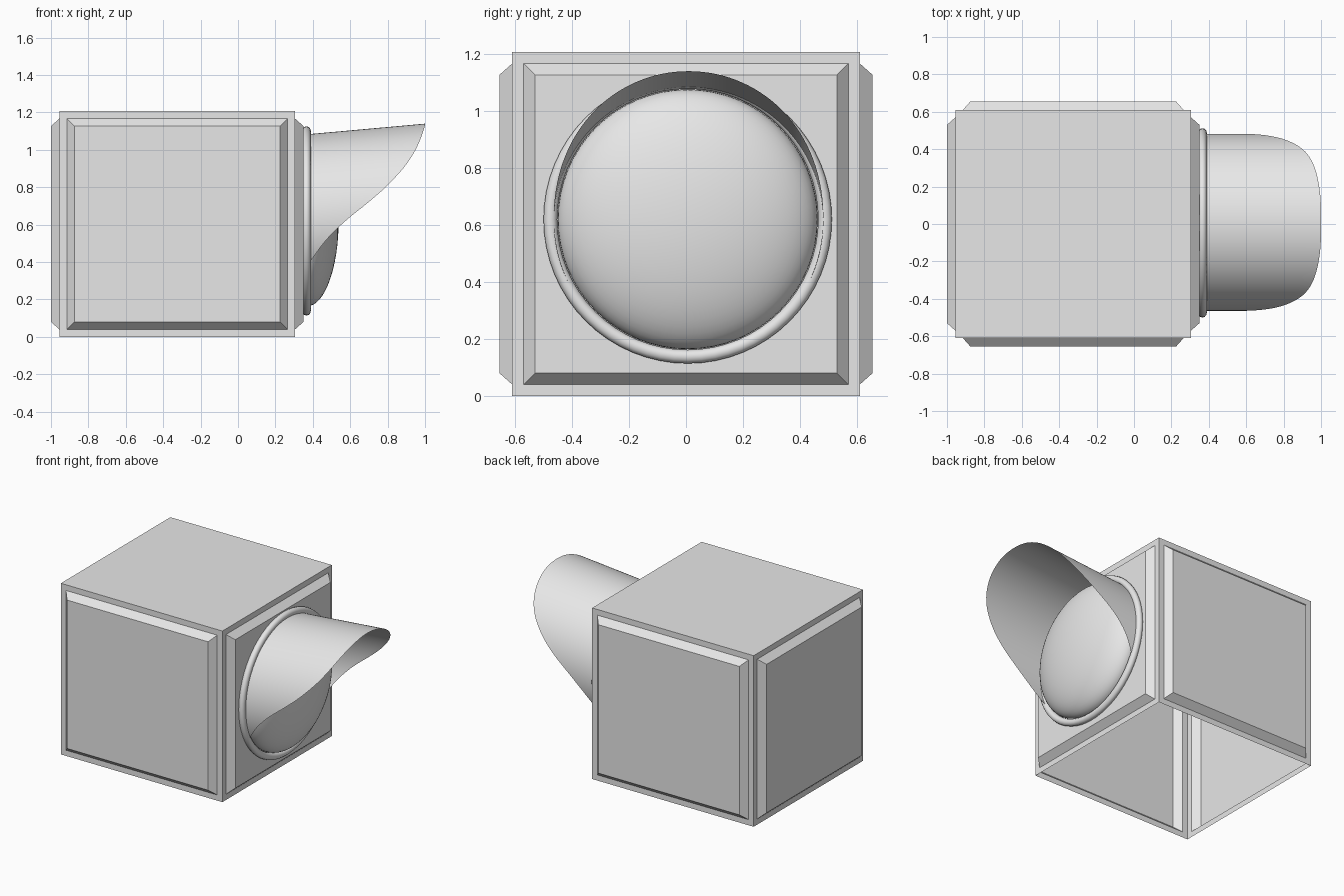
import bpy, bmesh, math

if "Cube" in bpy.data.objects:
    bpy.data.objects.remove(bpy.data.objects["Cube"])

grey = bpy.data.materials.new("plain_grey")
grey.diffuse_color = (0.8, 0.8, 0.8, 1)
grey.use_nodes = True
grey.node_tree.nodes["Principled BSDF"].inputs["Base Color"].default_value = grey.diffuse_color
CY, CZ = 0.006, 0.62   # centre of the round lamp on the +x side


def add_object(name, bm, smooth=False):
    me = bpy.data.meshes.new(name)
    bm.to_mesh(me)
    bm.free()
    me.materials.append(grey)
    ob = bpy.data.objects.new(name, me)
    bpy.context.collection.objects.link(ob)
    if smooth:
        me.polygons.foreach_set("use_smooth", [True] * len(me.polygons))
    return ob


def skin(bm, rows, closed):
    """Join rows of points with quads."""
    rows = [[bm.verts.new(p) for p in r] for r in rows]
    n = len(rows[0])
    for a, b in zip(rows, rows[1:]):
        for i in range(n if closed else n - 1):
            j = (i + 1) % n
            bm.faces.new((a[i], a[j], b[j], b[i]))
    return rows


def lathe(name, profile, n=64):
    """Spin (x, radius) points around the lamp axis."""
    bm = bmesh.new()
    skin(bm, [[(x, CY + r * math.sin(2 * math.pi * i / n),
                CZ + r * math.cos(2 * math.pi * i / n)) for i in range(n)]
              for x, r in profile], True)
    bmesh.ops.remove_doubles(bm, verts=bm.verts, dist=1e-5)
    bmesh.ops.recalc_face_normals(bm, faces=bm.faces)
    return add_object(name, bm, True)


# Housing: open-bottomed shell with a raised bevelled panel on each side
bm = bmesh.new()
bmesh.ops.create_cube(bm, size=1)
for v in bm.verts:
    v.co = (-0.325 + v.co.x * 1.26, v.co.y * 1.22, (v.co.z + 0.5) * 1.207)
bm.normal_update()
bmesh.ops.delete(bm, geom=[f for f in bm.faces if f.normal.z < -0.5],
                 context='FACES_ONLY')
sides = [f for f in bm.faces if abs(f.normal.z) < 0.5]
bmesh.ops.inset_individual(bm, faces=sides, thickness=0.04, use_even_offset=True)
bmesh.ops.inset_individual(bm, faces=sides, thickness=0.04, depth=0.045,
                           use_even_offset=True)
add_object("housing", bm)

# Lens rim: round ring lying on the panel
rim = [(0.366 + 0.023 * math.cos(2 * math.pi * k / 12),
        0.482 + 0.024 * math.sin(2 * math.pi * k / 12)) for k in range(13)]
lathe("lens_rim", rim)

# Lens: shallow dome
lens = [(0.37 + 0.168 * math.sin(a), 0.456 * math.cos(a))
        for a in (math.pi / 2 * k / 16 for k in range(17))]
lathe("lens", lens)

# Visor: thin upward-tilted hood, its length falling with angle from the top
EDGE = [(0, 1.0), (20, 0.994), (40.6, 0.96), (56, 0.90), (70, 0.80),
        (80, 0.70), (88.7, 0.60), (95, 0.535), (104, 0.46), (118, 0.375)]


def edge_x(t):
    """Smooth curve through the edge points (cubic Hermite)."""
    def slope(i):
        a, b = EDGE[max(i - 1, 0)], EDGE[min(i + 1, len(EDGE) - 1)]
        return 0 if i == 0 else (b[1] - a[1]) / (b[0] - a[0])
    t = abs(t)
    i = max(k for k in range(len(EDGE) - 1) if EDGE[k][0] <= t + 1e-9)
    (t0, x0), (t1, x1) = EDGE[i], EDGE[i + 1]
    h = t1 - t0
    s = (t - t0) / h
    return ((2*s**3 - 3*s**2 + 1) * x0 + (s**3 - 2*s**2 + s) * h * slope(i)
            + (3*s**2 - 2*s**3) * x1 + (s**3 - s**2) * h * slope(i + 1))


bm = bmesh.new()
rows = []
for k in range(9):
    row = []
    for i in range(-40, 41):
        t = 118 * i / 40
        x = 0.37 + (edge_x(t) - 0.37) * k / 8
        a = math.radians(t)
        row.append((x, CY + 0.003 + 0.473 * math.sin(a),
                    0.612 + 0.09 * (x - 0.39) + 0.473 * math.cos(a)))
    rows.append(row)
skin(bm, rows, False)
bm.normal_update()
if sum(f.normal.z for f in bm.faces) < 0:
    bmesh.ops.reverse_faces(bm, faces=bm.faces)
add_object("visor", bm, True)
